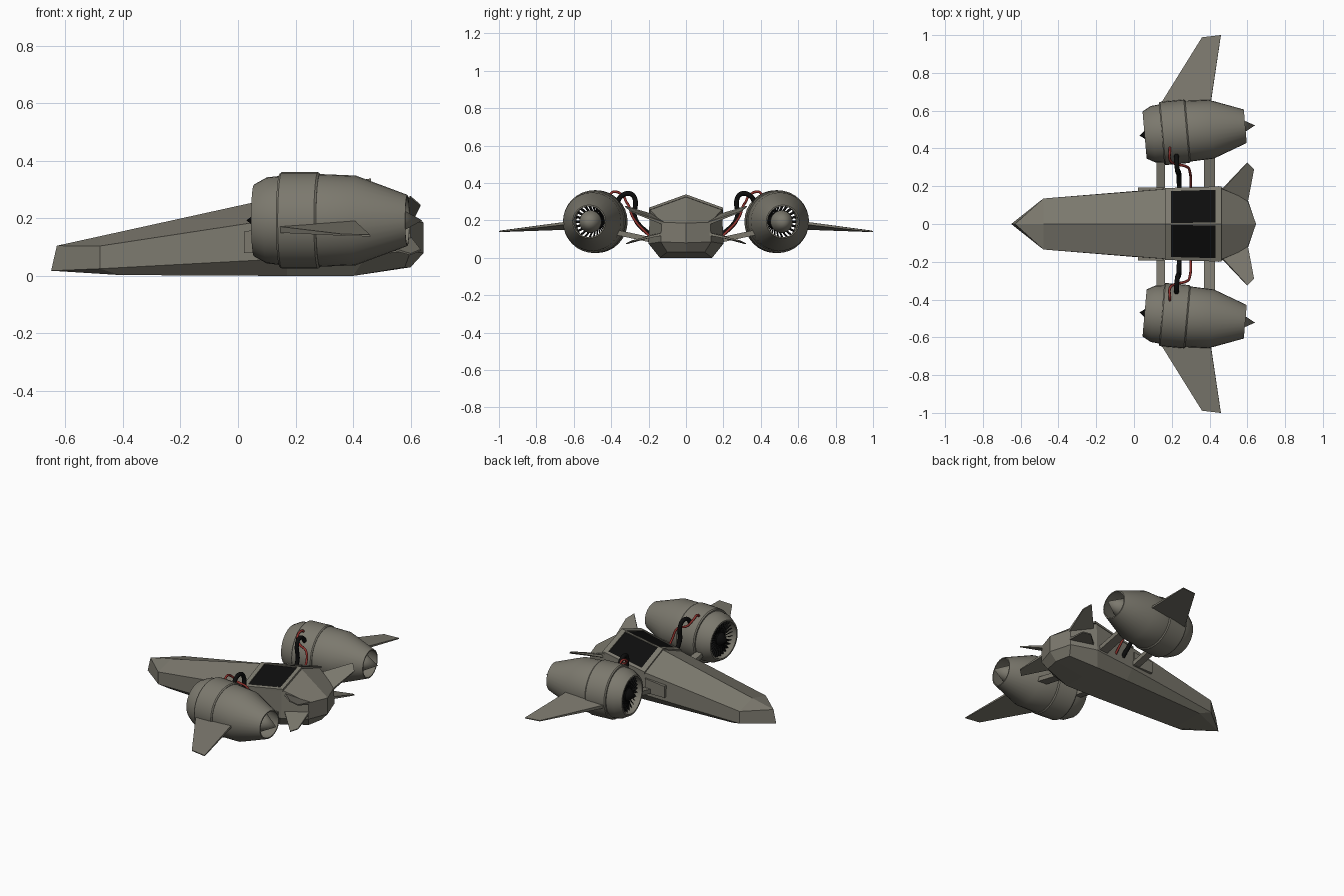
import bpy, bmesh, math
from mathutils import Vector, Matrix

if "Cube" in bpy.data.objects:
    bpy.data.objects.remove(bpy.data.objects["Cube"])


def material(name, rgb):
    m = bpy.data.materials.new(name)
    m.diffuse_color = (*rgb, 1)
    m.use_nodes = True
    m.node_tree.nodes["Principled BSDF"].inputs["Base Color"].default_value = m.diffuse_color
    return m


GREY = material("olive_grey", (0.20, 0.19, 0.155))
BLACK = material("black", (0.004, 0.004, 0.004))
RED = material("red", (0.27, 0.03, 0.025))


def finish(name, bm, mat, smooth=False):
    """Turn a +y half into a mirrored object."""
    bmesh.ops.recalc_face_normals(bm, faces=bm.faces)
    me = bpy.data.meshes.new(name)
    bm.to_mesh(me)
    bm.free()
    ob = bpy.data.objects.new(name, me)
    bpy.context.collection.objects.link(ob)
    me.materials.append(mat)
    mod = ob.modifiers.new("mirror", 'MIRROR')
    mod.use_axis = (False, True, False)
    if smooth:
        bpy.ops.object.select_all(action='DESELECT')
        ob.select_set(True)
        bpy.context.view_layer.objects.active = ob
        bpy.ops.object.shade_smooth_by_angle(angle=math.radians(25))
    return ob


def slab(bm, pts, lo, hi):
    """Plate through pts; lo and hi are lists of offset vectors."""
    a = [bm.verts.new(Vector(p) + o) for p, o in zip(pts, lo)]
    b = [bm.verts.new(Vector(p) + o) for p, o in zip(pts, hi)]
    bm.faces.new(a[::-1])
    bm.faces.new(b)
    n = len(a)
    for i in range(n):
        bm.faces.new((a[i], a[(i + 1) % n], b[(i + 1) % n], b[i]))


def blade(name, pts, half_thickness, mat=GREY):
    bm = bmesh.new()
    p = [Vector(q) for q in pts]
    n = (p[2] - p[0]).cross(p[3] - p[1]).normalized()
    slab(bm, p, [-n * t for t in half_thickness], [n * t for t in half_thickness])
    return finish(name, bm, mat)


# engine axis: toed out by five degrees
YAW = math.radians(5)
AXIS = Matrix.Translation((0.33, 0.495, 0.193)) @ Matrix.Rotation(YAW, 4, 'Z')


def lathe(name, profile, mat, closed=False, sides=32):
    bm = bmesh.new()
    rings = [[bm.verts.new(AXIS @ Vector((s, r * math.cos(a), r * math.sin(a))))
              for a in (2 * math.pi * k / sides for k in range(sides))]
             for s, r in profile]
    pairs = list(zip(rings, rings[1:]))
    if closed:
        pairs.append((rings[-1], rings[0]))
    for a, b in pairs:
        for k in range(sides):
            j = (k + 1) % sides
            bm.faces.new((a[k], a[j], b[j], b[k]))
    bmesh.ops.remove_doubles(bm, verts=bm.verts, dist=1e-5)
    return finish(name, bm, mat, True)


# hull: half sections running ridge, shoulder, chine, bottom edge, keel
T, B = (-0.63, 0, 0.105), (-0.65, 0, 0.018)
SECTIONS = [
    [T, T, B, B, B],
    [(-0.48, 0, 0.138), (-0.48, 0.135, 0.104), (-0.48, 0.135, 0.025),
     (-0.41, 0.11, 0.003), (-0.41, 0, 0.003)],
    [(0.17, 0, 0.281), (0.17, 0.185, 0.203), (0.17, 0.188, 0.06),
     (0.17, 0.135, 0), (0.17, 0, 0)],
    [(0.45, 0, 0.328), (0.45, 0.193, 0.258), (0.45, 0.2, 0.075),
     (0.40, 0.14, 0), (0.40, 0, 0)],
    [(0.646, 0, 0.185), (0.60, 0.13, 0.19), (0.60, 0.135, 0.085),
     (0.58, 0.10, 0.03), (0.60, 0, 0.03)],
]
bm = bmesh.new()
rows = [[bm.verts.new(p) for p in s] for s in SECTIONS]
for a, b in zip(rows, rows[1:]):
    for i in range(4):
        bm.faces.new((a[i], a[i + 1], b[i + 1], b[i]))
# pointed stern
stern = bm.verts.new((0.646, 0, 0.08))
ridge, sh, ch, bot, keel = rows[-1]
bm.faces.new((ridge, sh, ch, stern))
bm.faces.new((ch, bot, keel, stern))
bmesh.ops.remove_doubles(bm, verts=bm.verts, dist=1e-5)
hull = finish("hull", bm, GREY)


# canopy: glass and frame strips lying on the roof
def roof(x, t):
    f = (x - 0.17) / 0.28
    r = Vector(SECTIONS[2][0]).lerp(Vector(SECTIONS[3][0]), f)
    s = Vector(SECTIONS[2][1]).lerp(Vector(SECTIONS[3][1]), f)
    return r.lerp(s, t)


def roof_plate(name, x0, x1, t0, t1, height, mat):
    bm = bmesh.new()
    up = Vector((0, 0, 1))
    pts = [roof(x0, t0), roof(x1, t0), roof(x1, t1), roof(x0, t1)]
    slab(bm, pts, [up * -0.004] * 4, [up * height] * 4)
    return finish(name, bm, mat)


roof_plate("canopy_glass", 0.18, 0.45, 0.0, 0.97, 0.003, BLACK)
roof_plate("canopy_frame_front", 0.165, 0.197, 0, 1.03, 0.009, GREY)
roof_plate("canopy_frame_rear", 0.432, 0.462, 0, 1.03, 0.009, GREY)
roof_plate("canopy_frame_ridge", 0.19, 0.44, 0, 0.035, 0.009, GREY)
roof_plate("canopy_frame_side", 0.19, 0.44, 0.94, 1.03, 0.009, GREY)

# hull side panel
bm = bmesh.new()
slab(bm, [(0.02, 0.16, 0.08), (0.16, 0.16, 0.08), (0.16, 0.16, 0.17), (0.02, 0.16, 0.155)],
     [Vector()] * 4, [Vector((0, 0.034, 0))] * 4)
finish("hull_side_panel", bm, GREY)

# engine shell, collar, hub and exhaust cone
lathe("engine_shell", [(-0.275, 0.125), (-0.23, 0.15), (-0.18, 0.155), (-0.04, 0.161),
                       (0.08, 0.156), (0.26, 0.089), (0.26, 0.082), (0.08, 0.13),
                       (-0.15, 0.115), (-0.275, 0.115)], GREY, True)
lathe("engine_collar", [(-0.185, 0.15), (-0.185, 0.163), (-0.178, 0.168),
                        (-0.052, 0.168), (-0.045, 0.163), (-0.045, 0.15)], GREY, True)
lathe("engine_hub", [(-0.302, 0), (-0.25, 0.04), (0.12, 0.045), (0.12, 0)], BLACK)
lathe("exhaust_cone", [(0.10, 0), (0.10, 0.048), (0.19, 0.06), (0.21, 0.056), (0.312, 0)], GREY)

# fan blades
bm = bmesh.new()
for k in range(28):
    spin = AXIS @ Matrix.Rotation(2 * math.pi * k / 28, 4, 'X')
    quad = [(-0.245, -0.003, 0.035), (-0.225, 0.003, 0.035),
            (-0.225, 0.006, 0.116), (-0.245, -0.006, 0.116)]
    thick = spin.to_3x3() @ Vector((0, 0.001, 0))
    slab(bm, [spin @ Vector(q) for q in quad], [-thick] * 4, [thick] * 4)
finish("fan_blades", bm, BLACK)

# outer wings
blade("wing", [(0.12, 0.60, 0.163), (0.36, 0.988, 0.143), (0.46, 1.0, 0.14), (0.40, 0.60, 0.19)],
      [0.012, 0.003, 0.003, 0.008])

# tail fins, upper and lower
blade("upper_fin", [(0.45, 0.165, 0.222), (0.60, 0.325, 0.275), (0.635, 0.29, 0.245), (0.60, 0.11, 0.18)],
      [0.008, 0.003, 0.003, 0.008])
blade("lower_fin", [(0.45, 0.17, 0.12), (0.60, 0.32, 0.075), (0.635, 0.29, 0.09), (0.60, 0.11, 0.13)],
      [0.008, 0.003, 0.003, 0.008])

# engine struts
for name, x0, x1 in (("front_strut", 0.12, 0.165), ("rear_strut", 0.37, 0.43)):
    blade(name, [(x0, 0.16, 0.09), (x1, 0.16, 0.09), (x1, 0.37, 0.135), (x0, 0.37, 0.135)],
          [0.014] * 4)


# hoses between hull and engine
def hose(name, pts, radius, mat):
    cu = bpy.data.curves.new(name, 'CURVE')
    cu.dimensions = '3D'
    cu.bevel_depth = radius
    cu.bevel_resolution = 2
    cu.use_fill_caps = True
    for side in (1, -1):
        sp = cu.splines.new('BEZIER')
        sp.resolution_u = 6
        sp.bezier_points.add(len(pts) - 1)
        for bp, (x, y, z) in zip(sp.bezier_points, pts):
            bp.co = (x, y * side, z)
            bp.handle_left_type = bp.handle_right_type = 'AUTO'
    cu.materials.append(mat)
    bpy.context.collection.objects.link(bpy.data.objects.new(name, cu))


hose("black_hose", [(0.225, 0.37, 0.29), (0.225, 0.345, 0.33), (0.228, 0.30, 0.343), (0.232, 0.275, 0.32),
                    (0.237, 0.272, 0.21), (0.24, 0.18, 0.11)], 0.013, BLACK)
hose("red_hose", [(0.19, 0.41, 0.33), (0.19, 0.39, 0.352), (0.19, 0.34, 0.335), (0.215, 0.32, 0.30),
                  (0.275, 0.305, 0.275), (0.295, 0.28, 0.21), (0.30, 0.18, 0.10)], 0.007, RED)
